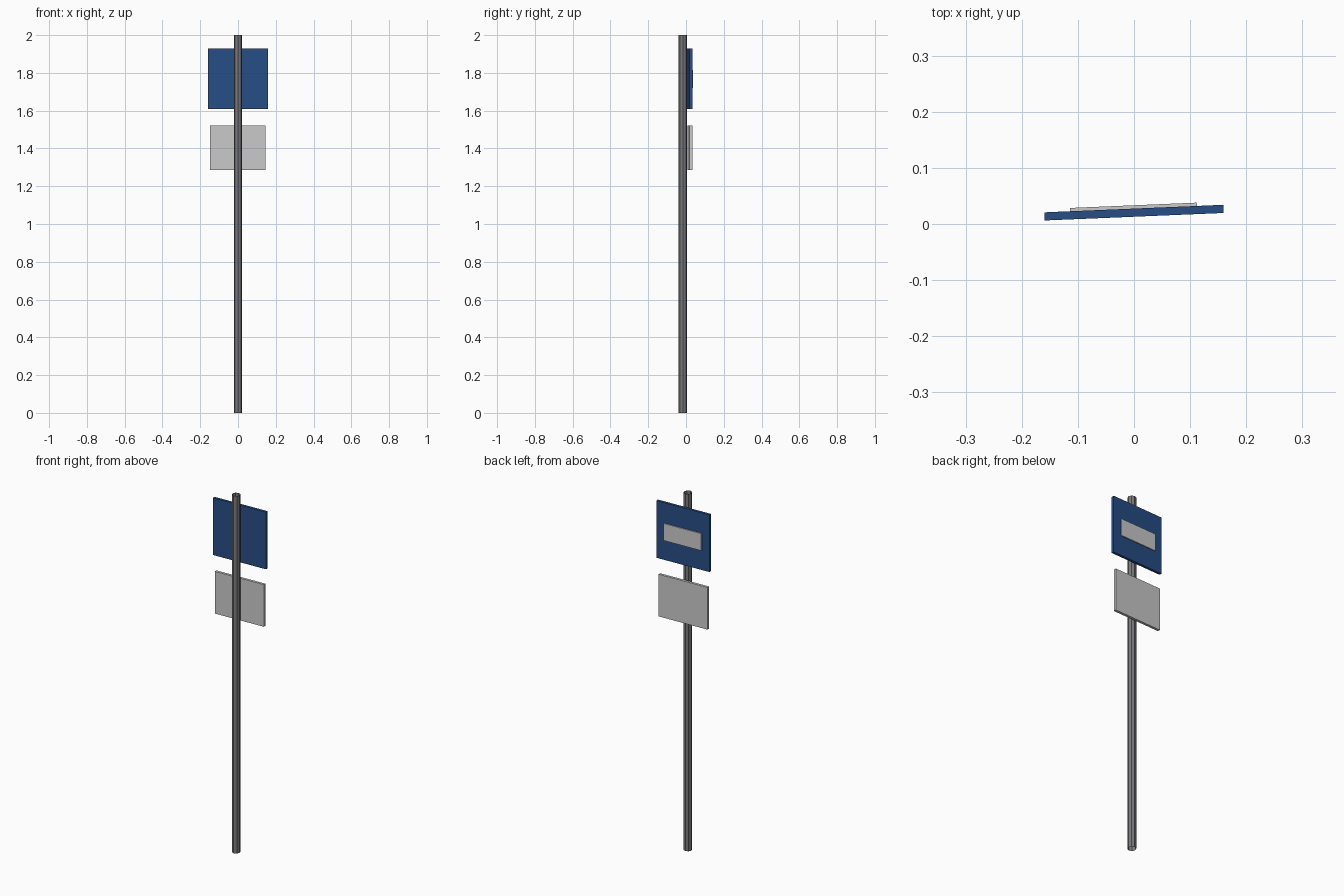
import bpy, math

if "Cube" in bpy.data.objects:
    bpy.data.objects.remove(bpy.data.objects["Cube"])

TILT = math.radians(2.4)  # signs are turned slightly on the pole


def material(name, rgb):
    m = bpy.data.materials.new(name)
    m.diffuse_color = (*rgb, 1)
    m.use_nodes = True
    m.node_tree.nodes["Principled BSDF"].inputs["Base Color"].default_value = m.diffuse_color
    return m


def panel(name, x, y, z, width, depth, height, mat=None):
    bpy.ops.mesh.primitive_cube_add(size=1, location=(x, y, z), rotation=(0, 0, TILT))
    ob = bpy.context.object
    ob.name = name
    ob.scale = (width, depth, height)
    if mat:
        ob.data.materials.append(mat)
    return ob


# open-ended pole
bpy.ops.mesh.primitive_cylinder_add(vertices=8, radius=0.022, depth=2,
                                    end_fill_type='NOTHING', location=(0, -0.0165, 1))
pole = bpy.context.object
pole.name = "pole"
pole.data.materials.append(material("dark_grey", (0.2, 0.2, 0.21)))

# square blue sign with a grey plate on its face, and a lower grey sign
panel("blue_sign", 0, 0.0202, 1.77, 0.3194, 0.0145, 0.32, material("blue", (0.02, 0.075, 0.24)))
panel("sign_plate", -0.001, 0.0302, 1.768, 0.226, 0.0062, 0.095)
panel("lower_sign", -0.001, 0.0202, 1.403, 0.294, 0.0145, 0.236)
